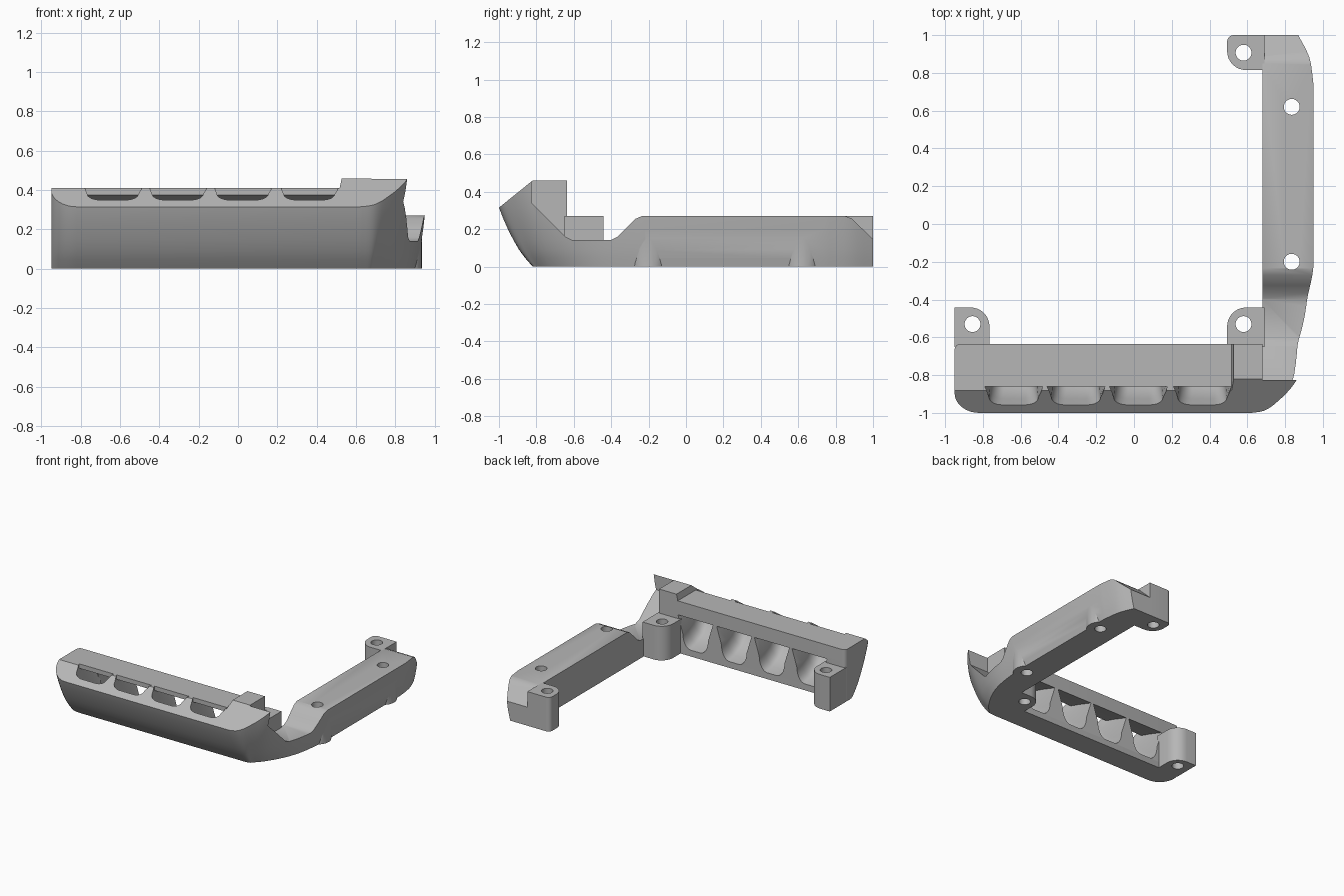
import bpy, bmesh, math
from mathutils import Vector

if "Cube" in bpy.data.objects:
    bpy.data.objects.remove(bpy.data.objects["Cube"])

grey = bpy.data.materials.new("plain_grey")
grey.use_nodes = True
colour = (0.47, 0.47, 0.47, 1)
grey.diffuse_color = colour
grey.node_tree.nodes["Principled BSDF"].inputs["Base Color"].default_value = colour


def loft(name, rings):
    """Closed solid through rings with equal point counts."""
    bm = bmesh.new()
    loops = [[bm.verts.new(p) for p in ring] for ring in rings]
    n = len(loops[0])
    for a, b in zip(loops, loops[1:]):
        for i in range(n):
            j = (i + 1) % n
            bm.faces.new((a[i], a[j], b[j], b[i]))
    bm.faces.new(loops[0][::-1])
    bm.faces.new(loops[-1])
    bmesh.ops.recalc_face_normals(bm, faces=bm.faces)
    mesh = bpy.data.meshes.new(name)
    bm.to_mesh(mesh)
    bm.free()
    mesh.materials.append(grey)
    ob = bpy.data.objects.new(name, mesh)
    bpy.context.collection.objects.link(ob)
    return ob


def prism_x(name, profile, x0, x1):
    return loft(name, [[(x, y, z) for y, z in profile] for x in (x0, x1)])


def prism_z(name, outline, z0, z1):
    return loft(name, [[(x, y, z) for x, y in outline] for z in (z0, z1)])


def cylinder(name, x, y, r, z0, z1, n=40):
    turn = [math.tau * i / n for i in range(n)]
    return prism_z(name, [(x + r * math.cos(a), y + r * math.sin(a)) for a in turn], z0, z1)


def rounded(corners, steps=8):
    """Outline of right-angled corners (x, y, radius) with true arcs."""
    out = []
    for i, (x, y, r) in enumerate(corners):
        p = Vector((x, y))
        if not r:
            out.append((x, y))
            continue
        u = (Vector(corners[i - 1][:2]) - p).normalized()
        v = (Vector(corners[(i + 1) % len(corners)][:2]) - p).normalized()
        c = p + (u + v) * r
        for k in range(steps + 1):
            a = math.pi / 2 * k / steps
            out.append(tuple(c - r * (v * math.cos(a) + u * math.sin(a))))
    return out


def smooth_path(points, steps=4):
    """Catmull-Rom path through the points."""
    pts = [Vector(p) for p in points]
    pts = [pts[0]] + pts + [pts[-1]]
    out = []
    for a, b, c, d in zip(pts, pts[1:], pts[2:], pts[3:]):
        for k in range(steps):
            t = k / steps
            out.append(0.5 * (2 * b + (c - a) * t + (2 * a - 5 * b + 4 * c - d) * t * t
                              + (3 * b - a - 3 * c + d) * t ** 3))
    return out + [pts[-1]]


def combine(ob, tool, operation):
    tool.hide_render = True
    mod = ob.modifiers.new("cut", 'BOOLEAN')
    mod.operation, mod.solver, mod.object = operation, 'EXACT', tool
    bpy.ops.object.select_all(action='DESELECT')
    bpy.context.view_layer.objects.active = ob
    ob.select_set(True)
    bpy.ops.object.modifier_apply(modifier=mod.name)
    bpy.data.objects.remove(tool)


def finish(ob):
    bpy.ops.object.select_all(action='DESELECT')
    bpy.context.view_layer.objects.active = ob
    ob.select_set(True)
    bpy.ops.object.shade_smooth_by_angle(angle=math.radians(28))


# Outer wall: x, y at the rim and the inward shift at the base
left_corner = rounded([(-0.95, 0, 0), (-0.95, -1, 0.13), (0.6, -1, 0)])[1:-1]
front_wall = [Vector((x, y, 0, 0.18)) for x, y in left_corner]
right_corner = smooth_path([
    (0.62, -1, 0, 0.18), (0.69, -0.985, -0.02, 0.17), (0.75, -0.935, -0.06, 0.14),
    (0.835, -0.825, -0.09, 0.09), (0.89, -0.68, -0.08, 0.05), (0.922, -0.54, -0.065, 0.02),
    (0.94, -0.4, -0.055, 0), (0.955, -0.22, -0.05, 0)])
back_corner = smooth_path([(0.955, 0.74, -0.05, 0), (0.935, 0.88, -0.05, 0), (0.89, 1, -0.05, 0)])
inner_wall = [(0.68, 1), (0.68, -0.635)] + rounded(
    [(0, -0.635, 0), (-0.95, -0.635, 0.03), (-0.95, -0.8, 0)], 4)[1:-1]
outer = front_wall + right_corner + back_corner

# Height and how much of the inward shift applies there
levels = [(0, 1), (0.045, 0.78), (0.09, 0.595), (0.145, 0.42), (0.2, 0.265),
          (0.255, 0.13), (0.315, 0), (0.39, -0.12), (0.5, -0.25)]
frame = loft("corner_frame", [
    [(p[0] + p[2] * t, p[1] + p[3] * t, z) for p in outer] + [(x, y, z) for x, y in inner_wall]
    for z, t in levels])

# Sloped front rim, and the flat top of the raised corner block
rim = prism_x("rim_cutter", [(-1.2, 0.154), (-0.82, 0.46), (-0.5, 0.46), (-0.5, 0.8), (-1.2, 0.8)], -1.2, 1.2)
combine(frame, rim, 'DIFFERENCE')

# Lower top of the long front rail
step = [(-1.2, 0.41), (0.517, 0.41), (0.532, 0.48), (0.532, 0.8), (-1.2, 0.8)]
combine(frame, loft("step_cutter", [[(x, y, z) for x, z in step] for y in (-1.2, -0.5)]), 'DIFFERENCE')

# Dipped and sloped top of the side rail
side_top = [(-0.825, 0.34), (-0.645, 0.16), (-0.61, 0.142), (-0.4, 0.142), (-0.365, 0.16),
            (-0.27, 0.255), (-0.235, 0.27), (0.85, 0.27), (0.885, 0.257), (1.0, 0.147),
            (1.1, 0.05), (1.1, 0.8), (-0.825, 0.8)]
combine(frame, prism_x("side_top_cutter", side_top, 0.68, 1.2), 'DIFFERENCE')

# Four curved air scoops: ceiling (y, z) and floor (y, z) along each duct
stations = [(-0.86, 0.47, -0.99, 0.41), (-0.86, 0.375, -0.955, 0.345),
            (-0.82, 0.362, -0.925, 0.25), (-0.78, 0.35, -0.88, 0.17),
            (-0.73, 0.333, -0.81, 0.1), (-0.685, 0.317, -0.72, 0.065),
            (-0.635, 0.3, -0.635, 0.05), (-0.5, 0.25, -0.5, 0.03)]
for mid in (-0.637, -0.307, 0.023, 0.362):
    rings = []
    for i, (cy, cz, fy, fz) in enumerate(stations):
        taper = 0.02 + 0.03 * i / len(stations)
        section = [(-0.153, 0)]
        for k in range(9):
            a = math.pi / 2 * k / 8
            section.append((-0.153 + taper + 0.07 * (1 - math.cos(a)), 0.55 + 0.45 * math.sin(a)))
        section += [(-x, d) for x, d in reversed(section)]
        rings.append([(mid + x, cy + (fy - cy) * d, cz + (fz - cz) * d) for x, d in section])
    combine(frame, loft("scoop_cutter", rings), 'DIFFERENCE')

# Screw bosses and through holes in the side rail
for y in (-0.2, 0.62):
    combine(frame, cylinder("boss", 0.835, y, 0.1, 0, 0.2), 'UNION')
    combine(frame, cylinder("hole", 0.835, y, 0.042, -0.1, 0.5), 'DIFFERENCE')
finish(frame)

# Mounting lugs with rounded corners and screw holes
lugs = {
    "left_front_lug": ([(-0.95, -0.65, 0), (-0.765, -0.65, 0), (-0.765, -0.442, 0.1), (-0.95, -0.442, 0)],
                       (-0.855, -0.53)),
    "right_front_lug": ([(0.69, -0.65, 0), (0.69, -0.442, 0), (0.493, -0.442, 0.1), (0.493, -0.65, 0)],
                        (0.58, -0.53)),
    "back_lug": ([(0.69, 1, 0), (0.493, 1, 0.035), (0.493, 0.815, 0.1), (0.69, 0.815, 0)],
                 (0.58, 0.907)),
}
for name, (corners, (x, y)) in lugs.items():
    lug = prism_z(name, rounded(corners), 0, 0.27)
    combine(lug, cylinder("hole", x, y, 0.042, -0.1, 0.5), 'DIFFERENCE')
    finish(lug)
